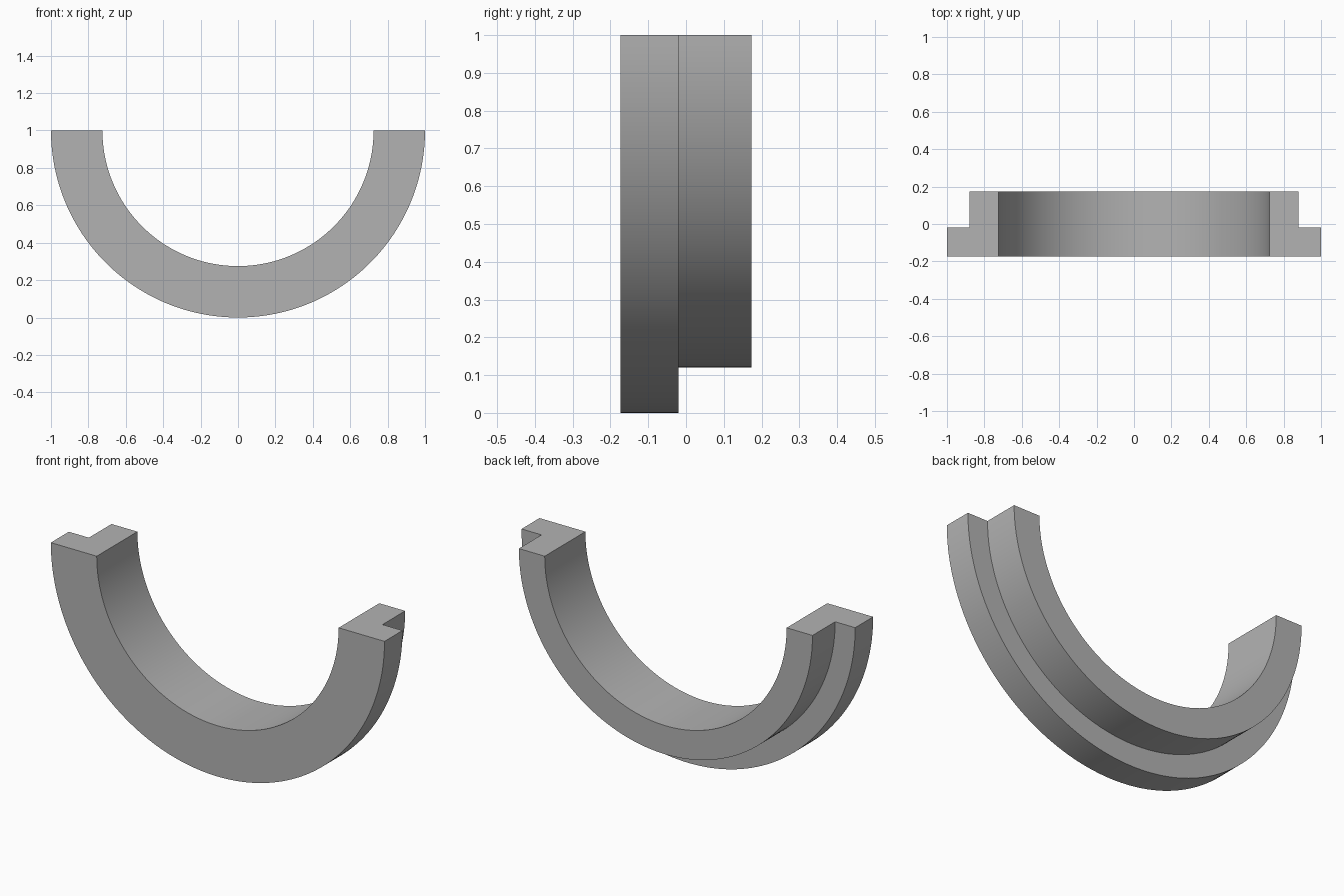
import bpy, bmesh, math

cube = bpy.data.objects.get("Cube")
if cube:
    bpy.data.objects.remove(cube, do_unlink=True)

# Single plain grey material
grey = bpy.data.materials.new("plain_grey")
grey.use_nodes = True
color = (0.45, 0.45, 0.45, 1)
grey.diffuse_color = color
bsdf = next(n for n in grey.node_tree.nodes if n.type == 'BSDF_PRINCIPLED')
bsdf.inputs["Base Color"].default_value = color

# L-shaped cross-section as (radius, y): wide front flange, narrower rear collar
OUTER, STEP, INNER = 1.0, 0.88, 0.725
FRONT, LEDGE, BACK = -0.174, -0.02, 0.174
profile = [(INNER, FRONT), (OUTER, FRONT), (OUTER, LEDGE),
           (STEP, LEDGE), (STEP, BACK), (INNER, BACK)]
SEGMENTS = 96


def half_ring(name, section, center_z):
    """Sweep a closed section through the lower half turn and cap both ends."""
    bm = bmesh.new()
    rings = []
    for i in range(SEGMENTS + 1):
        a = math.pi + math.pi * i / SEGMENTS
        rings.append([bm.verts.new((r * math.cos(a), y, center_z + r * math.sin(a)))
                      for r, y in section])
    n = len(section)
    for r0, r1 in zip(rings, rings[1:]):
        for k in range(n):
            j = (k + 1) % n
            bm.faces.new((r0[k], r0[j], r1[j], r1[k]))
    bm.faces.new(rings[0])
    bm.faces.new(rings[-1])
    bmesh.ops.recalc_face_normals(bm, faces=bm.faces[:])
    mesh = bpy.data.meshes.new(name)
    bm.to_mesh(mesh)
    bm.free()
    obj = bpy.data.objects.new(name, mesh)
    bpy.context.collection.objects.link(obj)
    return obj


# Stepped half ring with its open ends facing up
ring = half_ring("stepped_half_ring", profile, OUTER)
ring.data.materials.append(grey)
bpy.ops.object.select_all(action='DESELECT')
ring.select_set(True)
bpy.context.view_layer.objects.active = ring
bpy.ops.object.shade_smooth_by_angle(angle=math.radians(30))
